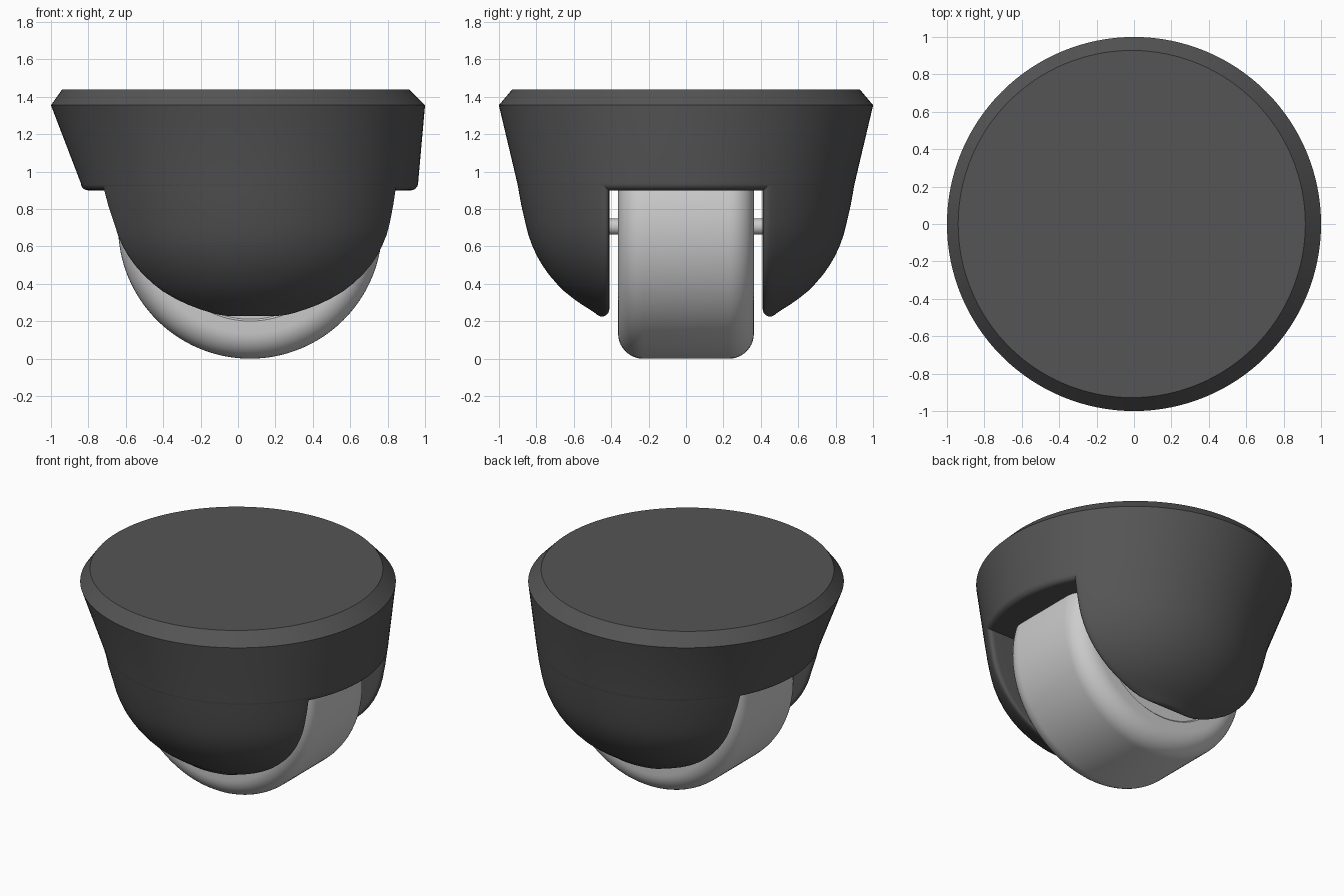
import bpy, bmesh
from math import sin, cos, asin, pi, tau

if "Cube" in bpy.data.objects:
    bpy.data.objects.remove(bpy.data.objects["Cube"])

dark = bpy.data.materials.new("dark_grey")
dark.diffuse_color = (0.09, 0.09, 0.09, 1)
dark.use_nodes = True
dark.node_tree.nodes["Principled BSDF"].inputs["Base Color"].default_value = dark.diffuse_color


def skin(name, rings, mat=None, angle=35):
    """Join equal-length closed rings into a capped solid."""
    bm = bmesh.new()
    loops = [[bm.verts.new(p) for p in ring] for ring in rings]
    n = len(loops[0])
    for a, b in zip(loops, loops[1:]):
        for i in range(n):
            j = (i + 1) % n
            bm.faces.new((a[i], a[j], b[j], b[i]))
    bm.faces.new(loops[0])
    bm.faces.new(loops[-1])
    bmesh.ops.recalc_face_normals(bm, faces=bm.faces[:])
    me = bpy.data.meshes.new(name)
    bm.to_mesh(me)
    bm.free()
    ob = bpy.data.objects.new(name, me)
    bpy.context.collection.objects.link(ob)
    if mat:
        me.materials.append(mat)
    bpy.ops.object.select_all(action='DESELECT')
    ob.select_set(True)
    bpy.context.view_layer.objects.active = ob
    bpy.ops.object.shade_smooth_by_angle(angle=angle * pi / 180)
    return ob


def circle_z(z, cx, r, n=128):
    return [(cx + r * cos(tau * i / n), r * sin(tau * i / n), z) for i in range(n)]


def circle_y(y, r, n=128):
    return [(0.065 + r * cos(tau * i / n), y, 0.706 + r * sin(tau * i / n)) for i in range(n)]


# Housing top: skewed cone with a chamfered rim and a rounded lower edge
EDGE = 0.04
rows = []
for k in range(7):
    a = k / 6 * pi / 2
    rows.append((0.9 + EDGE * (1 - sin(a)), 0.061, 0.902 - EDGE * (1 - cos(a))))
rows = rows[::-1]
rows = [(z, c, r) for z, c, r in rows]
upper = [circle_z(1.44, -0.012, 0.928), circle_z(1.355, 0, 1.0)]
upper += [circle_z(*r) for r in reversed(rows)]
skin("housing_top", upper, dark)


# Housing cheeks: D-shaped sections lofted down to a rounded tip
def d_ring(z, cx, r, yc, side):
    b = min(0.045, 0.6 * (r - yc))
    t0, tc = asin((yc + b) / r), asin(yc / r)
    p0 = (r * cos(t0), yc + b)
    p1 = (r * cos(tc), yc)
    p2 = (max(p1[0] - 0.05, p1[0] * 0.6), yc)
    corner = []
    for i in range(7):
        t = i / 6
        corner.append(tuple((1 - t) ** 2 * p2[k] + 2 * t * (1 - t) * p1[k] + t * t * p0[k]
                            for k in (0, 1)))
    arc = [(r * cos(t0 + (pi - 2 * t0) * i / 56), r * sin(t0 + (pi - 2 * t0) * i / 56))
           for i in range(1, 56)]
    pts = corner + arc + [(-x, y) for x, y in reversed(corner)]
    return [(cx + x, side * y, z) for x, y in pts]


cheek_rows = [
    (0.942, 0.061, 0.902, 0.41), (0.82, 0.068, 0.88, 0.41), (0.72, 0.075, 0.857, 0.41),
    (0.66, 0.076, 0.842, 0.41), (0.60, 0.077, 0.82, 0.41), (0.55, 0.078, 0.797, 0.41),
    (0.50, 0.079, 0.768, 0.41), (0.45, 0.08, 0.733, 0.41), (0.40, 0.08, 0.69, 0.41),
    (0.36, 0.08, 0.65, 0.41), (0.32, 0.08, 0.60, 0.41), (0.29, 0.08, 0.557, 0.41),
    (0.265, 0.08, 0.517, 0.41), (0.245, 0.08, 0.487, 0.415), (0.233, 0.08, 0.472, 0.426),
    (0.227, 0.08, 0.46, 0.438)]
for name, side in (("front_cheek", -1), ("back_cheek", 1)):
    skin(name, [d_ring(*r, side) for r in cheek_rows], dark, 45)

# Wheel: filleted drum with a faint inset on each face
R, W, F = 0.706, 0.363, 0.135
half = [(W - 0.01, 0.495), (W, 0.505)]
for k in range(11):
    a = k / 10 * pi / 2
    half.append((W - F + F * cos(a), R - F + F * sin(a)))
profile = half + [(-y, r) for y, r in reversed(half)]
skin("wheel", [circle_y(y, r) for y, r in profile])

# Axle
skin("axle", [circle_y(-0.46, 0.043, 32), circle_y(0.46, 0.043, 32)])
